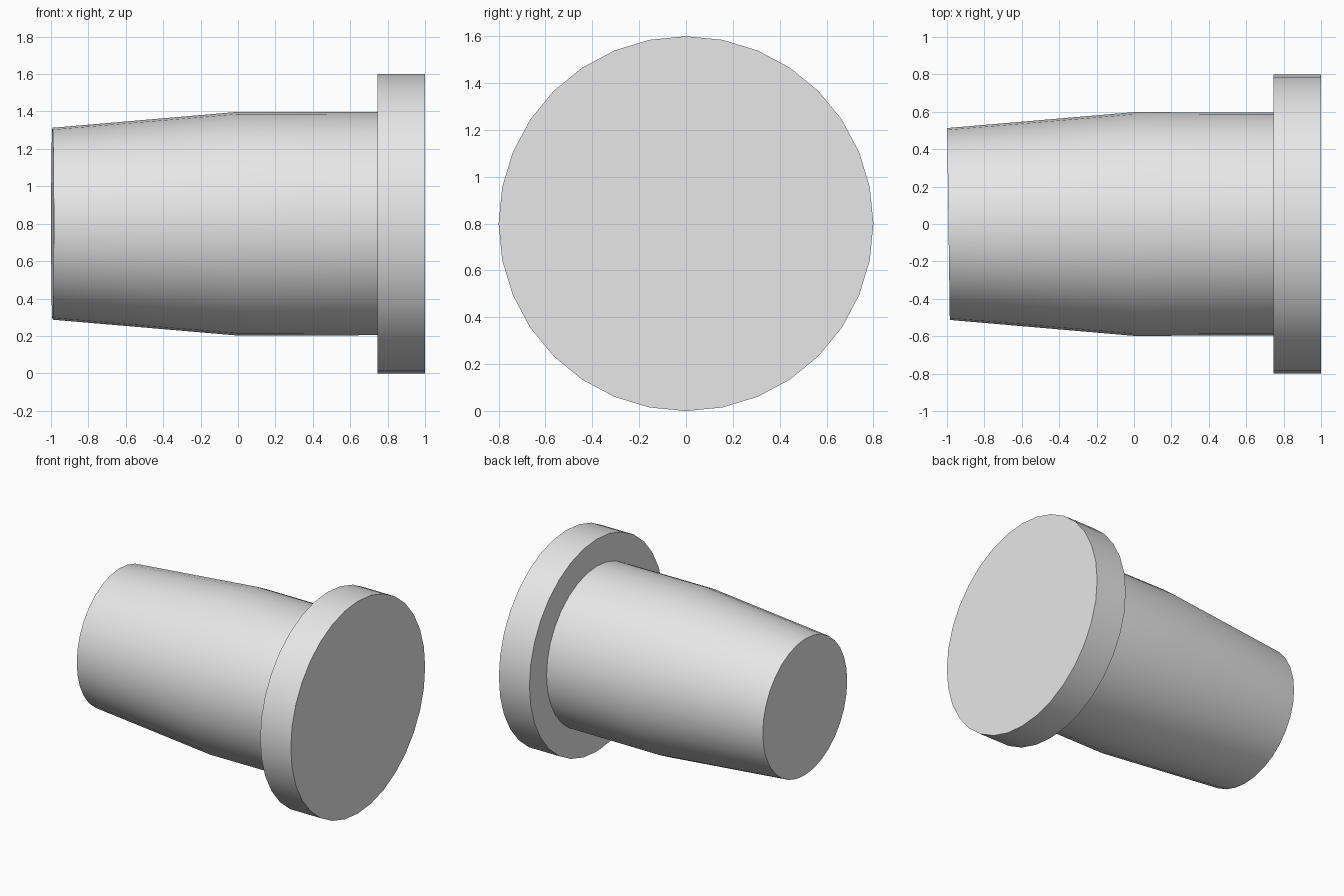
import bpy, bmesh
from math import sin, cos, pi, radians

cube = bpy.data.objects.get("Cube")
if cube:
    bpy.data.objects.remove(cube, do_unlink=True)

SIDES = 32
AXIS_Z = 0.8

grey = bpy.data.materials.new("light_grey")
grey.use_nodes = True
grey.diffuse_color = (0.8, 0.8, 0.8, 1)
grey.node_tree.nodes["Principled BSDF"].inputs["Base Color"].default_value = (0.8, 0.8, 0.8, 1)


def turned_part(name, stations):
    """Capped solid along x; each station is (x, radius, slant of the ring across y)."""
    bm = bmesh.new()
    rings = []
    for x, radius, slant in stations:
        ring = []
        for i in range(SIDES):
            a = 2 * pi * i / SIDES
            y = radius * cos(a)
            ring.append(bm.verts.new((x + slant * y, y, AXIS_Z + radius * sin(a))))
        rings.append(ring)
    for lower, upper in zip(rings, rings[1:]):
        for i in range(SIDES):
            j = (i + 1) % SIDES
            bm.faces.new((lower[i], lower[j], upper[j], upper[i]))
    bm.faces.new(rings[0])
    bm.faces.new(rings[-1])
    bmesh.ops.recalc_face_normals(bm, faces=bm.faces)
    mesh = bpy.data.meshes.new(name)
    bm.to_mesh(mesh)
    bm.free()
    mesh.materials.append(grey)
    obj = bpy.data.objects.new(name, mesh)
    bpy.context.collection.objects.link(obj)
    bpy.ops.object.select_all(action="DESELECT")
    obj.select_set(True)
    bpy.context.view_layer.objects.active = obj
    bpy.ops.object.shade_smooth_by_angle(angle=radians(30))
    return obj


# Tapered plug with a slightly slanted tip, running just into the flange
turned_part("tapered_body", [(-0.992, 0.513, -0.014), (0, 0.598, 0), (0.76, 0.596, 0)])

# Wide end flange
turned_part("end_flange", [(0.745, 0.8, 0), (1.0, 0.8, 0)])
